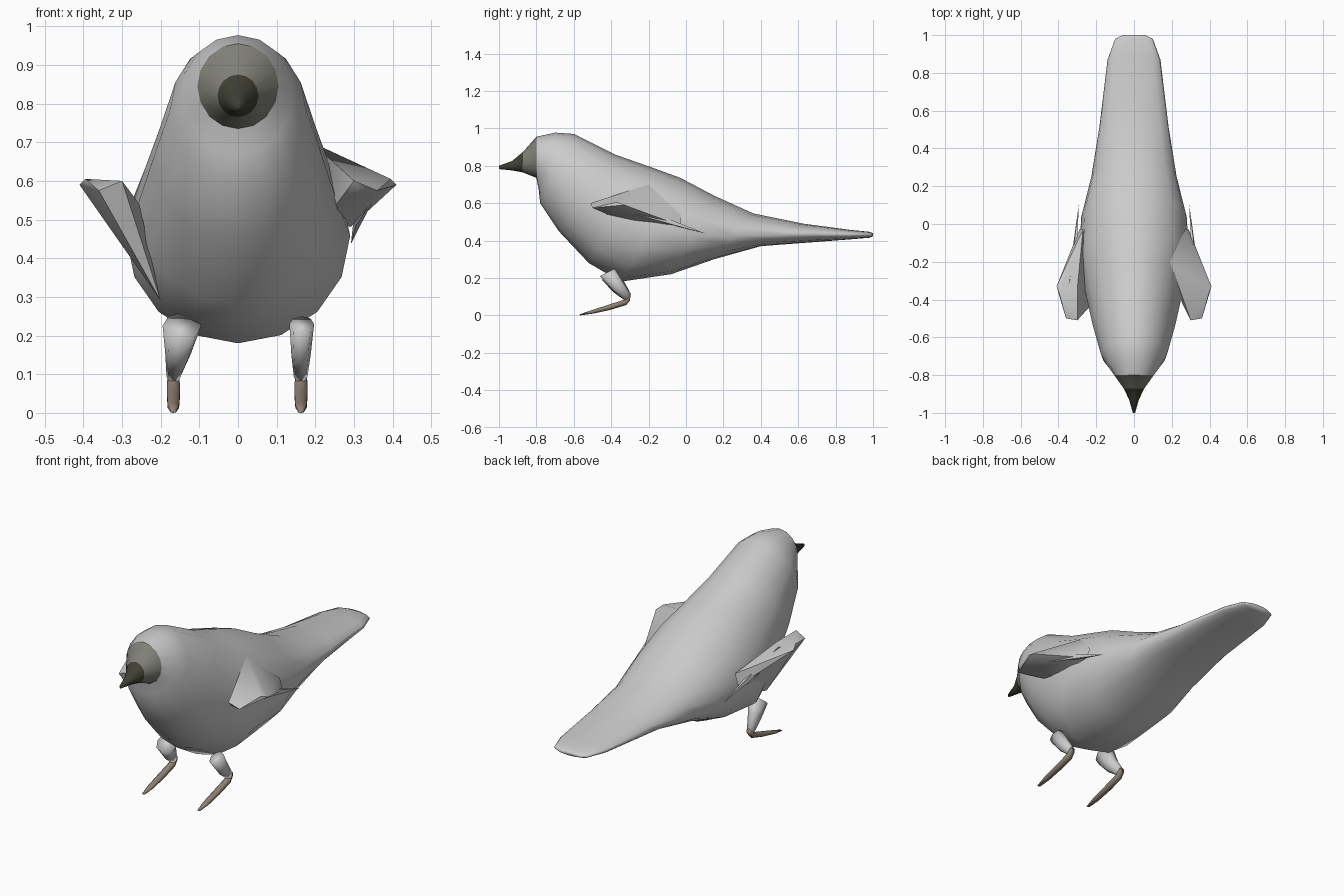
import bpy, bmesh, math
from mathutils import Vector

if "Cube" in bpy.data.objects:
    bpy.data.objects.remove(bpy.data.objects["Cube"])


def material(name, rgb):
    m = bpy.data.materials.new(name)
    m.diffuse_color = (*rgb, 1)
    m.use_nodes = True
    m.node_tree.nodes["Principled BSDF"].inputs["Base Color"].default_value = m.diffuse_color
    return m


def finish(name, bm, mats=(), angle=180):
    bmesh.ops.recalc_face_normals(bm, faces=bm.faces[:])
    me = bpy.data.meshes.new(name)
    bm.to_mesh(me)
    bm.free()
    ob = bpy.data.objects.new(name, me)
    bpy.context.collection.objects.link(ob)
    for m in mats:
        me.materials.append(m)
    bpy.ops.object.select_all(action='DESELECT')
    bpy.context.view_layer.objects.active = ob
    ob.select_set(True)
    bpy.ops.object.shade_smooth_by_angle(angle=math.radians(angle))
    return ob


def loft(name, rings, mats=(), sides=16, band_mat=None, caps=(True, True), angle=180):
    """Each ring: x, top y, top z, bottom y, bottom z, half width."""
    bm = bmesh.new()
    loops = []
    for x, ty, tz, by, bz, w in rings:
        top, bot = Vector((x, ty, tz)), Vector((x, by, bz))
        mid, half = (top + bot) / 2, (top - bot) / 2
        loops.append([bm.verts.new(mid + half * math.cos(a) + Vector((w * math.sin(a), 0, 0)))
                      for a in (2 * math.pi * i / sides for i in range(sides))])
    for k, (p, q) in enumerate(zip(loops, loops[1:])):
        for i in range(sides):
            j = (i + 1) % sides
            f = bm.faces.new((p[i], p[j], q[j], q[i]))
            if band_mat:
                f.material_index = band_mat[k]
    if caps[0]:
        bm.faces.new(loops[0])
    if caps[1]:
        bm.faces.new(loops[-1])
    return finish(name, bm, mats, angle)


def hull(name, points):
    bm = bmesh.new()
    for p in points:
        bm.verts.new(p)
    r = bmesh.ops.convex_hull(bm, input=bm.verts[:])
    spare = [v for v in bm.verts if not v.link_faces]
    bmesh.ops.delete(bm, geom=spare, context='VERTS')
    return finish(name, bm, angle=50)


dark = material("beak_dark", (0.05, 0.05, 0.035))
face = material("face_shade", (0.22, 0.22, 0.19))
brown = material("foot_brown", (0.27, 0.22, 0.17))

# Beak and shaded face
brow = (0, -.80, .955, -.80, .735, .105)
loft("beak", [(0, -1.0, .80, -1.0, .782, .006),
              (0, -.93, .825, -.93, .775, .026),
              (0, -.87, .875, -.875, .765, .053),
              brow], [dark, face], band_mat=[0, 0, 1], caps=(True, False))

# Head, body and tail in one tilted-section loft
loft("body", [brow,
              (0, -.70, .977, -.787, .67, .145),
              (0, -.60, .970, -.78, .60, .175),
              (0, -.38, .860, -.68, .45, .22),
              (0, -.18, .790, -.52, .28, .26),
              (0, -.03, .735, -.35, .18, .29),
              (0, .15, .640, -.08, .22, .28),
              (0, .36, .545, .15, .30, .225),
              (0, .63, .490, .40, .37, .183),
              (0, .88, .457, .86, .405, .14),
              (0, .98, .447, .98, .415, .10),
              (0, 1.0, .440, 1.0, .422, .06)], caps=(False, True))

# Stubby wings: the right is webbed to the back, the left to the flank
shoulder = [(.41, -.33, .59), (.395, -.37, .605), (.36, -.50, .575), (.30, -.51, .60),
            (.31, -.50, .58), (.255, -.42, .54), (.29, -.03, .48), (.27, -.03, .54)]
hull("right_wing", shoulder + [(.25, -.28, .665), (.19, -.2, .70), (.26, -.25, .50)])
hull("left_wing", [(-x, y, z) for x, y, z in shoulder]
     + [(-.30, -.34, .60), (-.20, -.40, .29), (-.22, -.28, .33)])

# Thin trailing feathers
for side, s in (("right", 1), ("left", -1)):
    hull(side + "_wing_feather", [(s * .36, -.38, .57), (s * .34, -.30, .60), (s * .30, -.08, .51),
                                  (s * .305, -.08, .485), (s * .292, .105, .437)])

# Thighs, with the left one splayed toward the belly
loft("right_thigh", [(.165, -.38, .25, -.46, .21, .032),
                     (.163, -.33, .17, -.39, .13, .025),
                     (.162, -.295, .115, -.32, .075, .018)], sides=8)
loft("left_thigh", [(-.145, -.36, .26, -.45, .19, .05),
                    (-.155, -.33, .18, -.39, .125, .033),
                    (-.167, -.295, .115, -.32, .075, .018)], sides=8)

# Feet
for side, x in (("right", .163), ("left", -.167)):
    loft(side + "_foot", [(x, -.295, .115, -.30, .078, .017),
                          (x, -.325, .085, -.32, .055, .019),
                          (x, -.42, .055, -.41, .028, .019),
                          (x, -.51, .026, -.50, .009, .017),
                          (x, -.57, .005, -.565, .0, .008)], [brown], sides=6)
